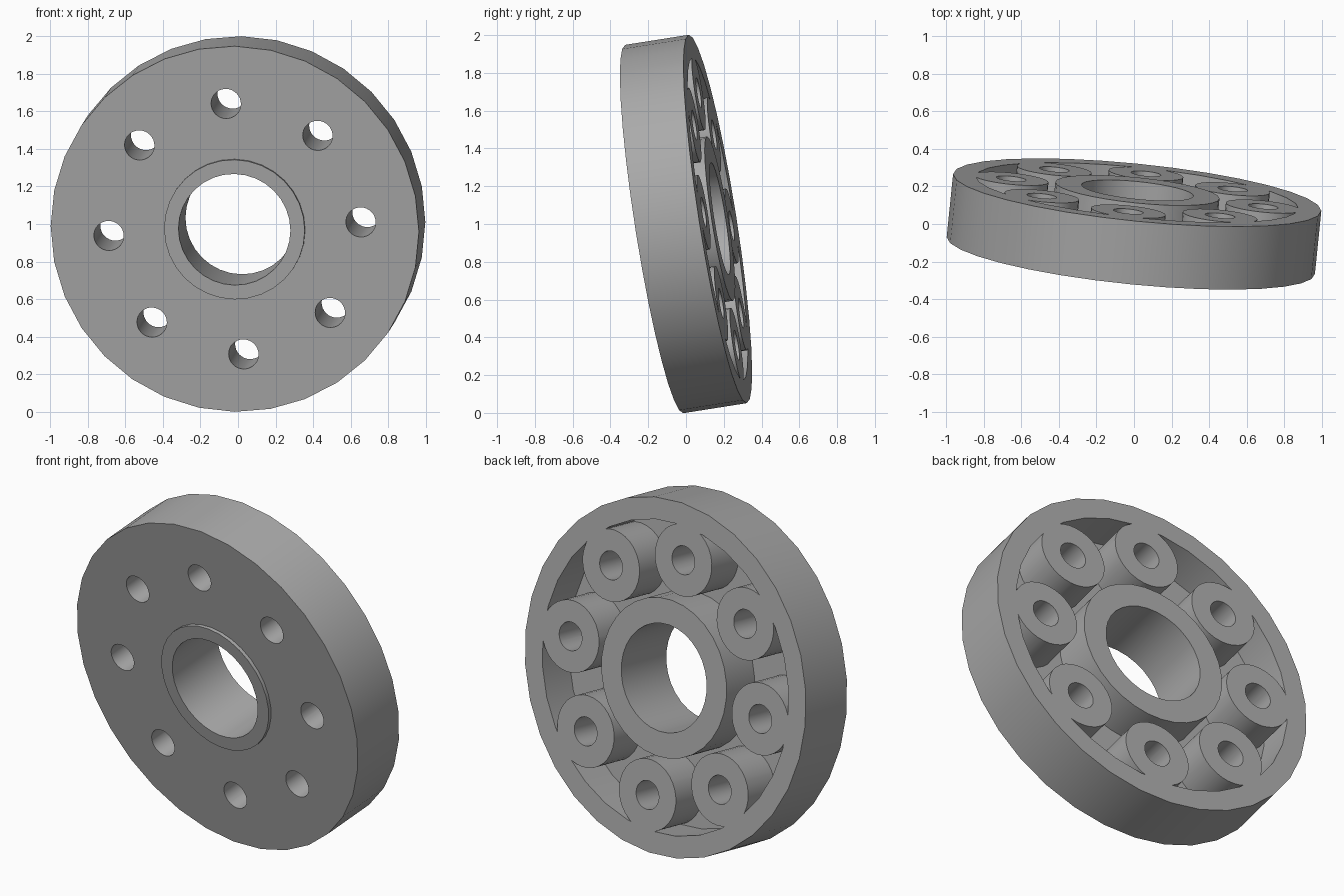
import bpy, math
from mathutils import Matrix, Vector

if "Cube" in bpy.data.objects:
    bpy.data.objects.remove(bpy.data.objects["Cube"], do_unlink=True)

SEGMENTS = 32
RIM, POCKET, HUB, LIP, BORE = 0.987, 0.865, 0.44, 0.377, 0.30
THICK, FLOOR = 0.342, 0.122
BOSS, HOLE, RING, COUNT = 0.20, 0.08, 0.677, 8
PHASE = math.radians(-4)

steel = bpy.data.materials.new("plain grey")
steel.use_nodes = True
grey = (0.4, 0.4, 0.4, 1)
steel.diffuse_color = grey
steel.node_tree.nodes["Principled BSDF"].inputs["Base Color"].default_value = grey


def lathe(name, profile, centre=(0, 0)):
    """Turn a closed (radius, height) profile around the local z axis."""
    verts, faces, n = [], [], len(profile)
    for i in range(SEGMENTS):
        a = math.tau * i / SEGMENTS
        verts += [(centre[0] + r * math.cos(a), centre[1] + r * math.sin(a), h)
                  for r, h in profile]
    for i in range(SEGMENTS):
        j = (i + 1) % SEGMENTS
        for k in range(n):
            m = (k + 1) % n
            faces.append((i * n + k, j * n + k, j * n + m, i * n + m))
    mesh = bpy.data.meshes.new(name)
    mesh.from_pydata(verts, [], faces)
    mesh.materials.append(steel)
    obj = bpy.data.objects.new(name, mesh)
    bpy.context.collection.objects.link(obj)
    return obj


def ring(name, inner, outer, low, high):
    return lathe(name, [(inner, low), (outer, low), (outer, high), (inner, high)])


def rod(radius, low, high, centre):
    bpy.ops.mesh.primitive_cylinder_add(vertices=SEGMENTS, radius=radius, depth=high - low,
                                        location=(*centre, (low + high) / 2))
    return bpy.context.object


def cut(obj, tool):
    """Subtract a tool from an object and discard the tool."""
    mod = obj.modifiers.new("cut", "BOOLEAN")
    mod.operation, mod.solver, mod.object = "DIFFERENCE", "EXACT", tool
    bpy.context.view_layer.objects.active = obj
    bpy.ops.object.modifier_apply(modifier=mod.name)
    bpy.data.objects.remove(tool, do_unlink=True)


# Housing: disc with a ring pocket that leaves the bosses standing
spots = [(RING * math.cos(PHASE + math.tau * i / COUNT),
          RING * math.sin(PHASE + math.tau * i / COUNT)) for i in range(COUNT)]
housing = ring("housing", LIP, RIM, 0, THICK)
pocket = ring("pocket_cutter", BORE, POCKET, FLOOR, THICK + 0.1)
for spot in spots:
    cut(pocket, rod(BOSS, 0, THICK + 0.3, spot))
cut(housing, pocket)

# Bolt holes through the bosses
for spot in spots:
    cut(housing, rod(HOLE, -0.1, THICK + 0.1, spot))

# Hub: stepped tube with a low lip at the front
hub = lathe("hub", [(BORE, -0.02), (LIP, -0.02), (LIP, FLOOR), (HUB, FLOOR),
                    (HUB, THICK + 0.012), (BORE, THICK + 0.012)])

# Tilt both parts onto the leaning axis and smooth the curved walls
axis = Vector((0.1, 0.983, 0.155)).normalized()
side = (Vector((1, 0, 0)) - axis * axis.x).normalized()
down = axis.cross(side)
tilt = Matrix((side, down, axis)).transposed().to_4x4()
place = Matrix.Translation(Vector((0, 0, 1)) - axis * THICK / 2) @ tilt
bpy.ops.object.select_all(action="DESELECT")
for part in (housing, hub):
    part.matrix_world = place
    part.select_set(True)
bpy.context.view_layer.objects.active = housing
bpy.ops.object.shade_smooth_by_angle(angle=math.radians(30))
